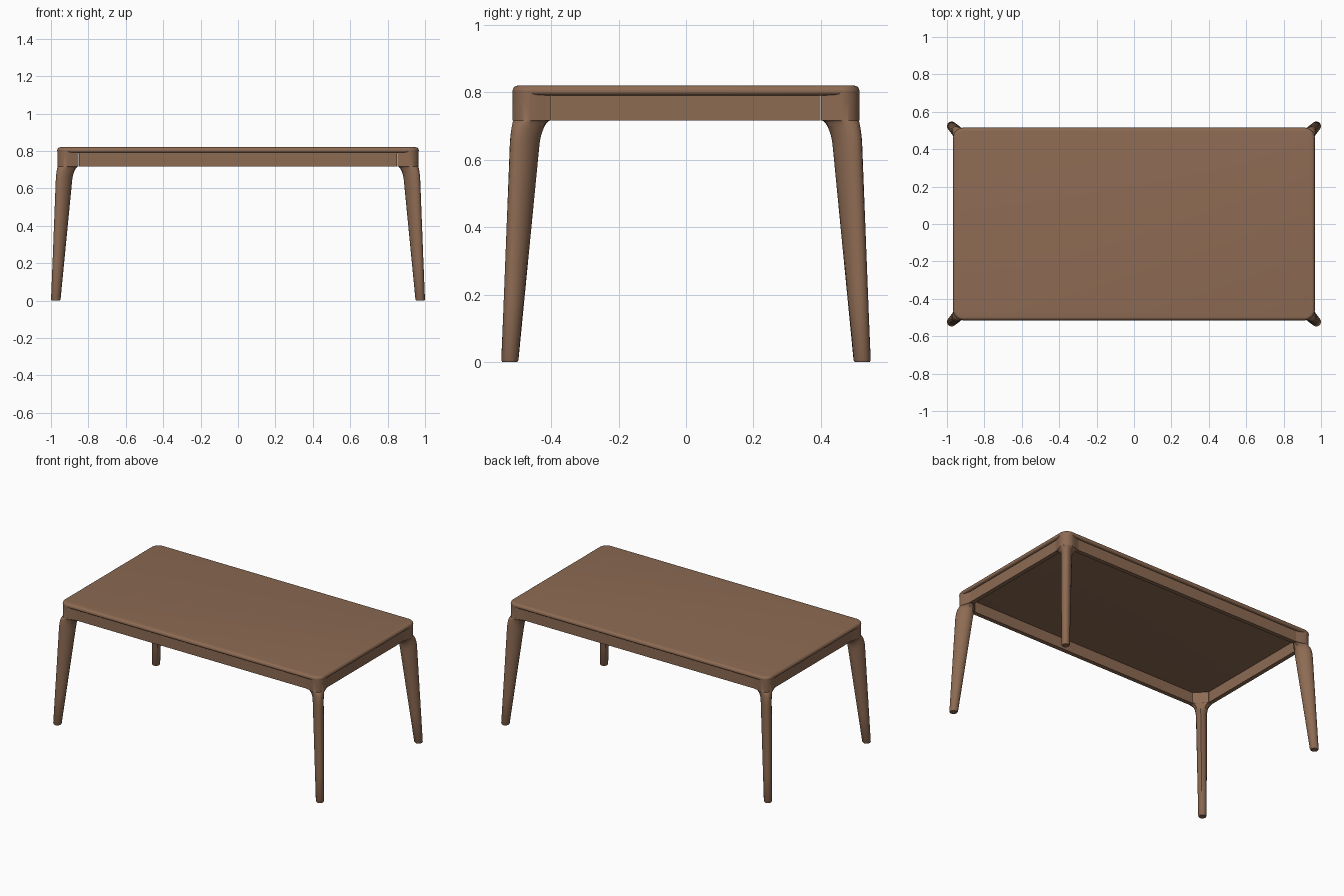
import bpy, bmesh
from math import sin, cos, pi, radians, sqrt
from mathutils import Vector

cube = bpy.data.objects.get("Cube")
if cube:
    bpy.data.objects.remove(cube, do_unlink=True)

wood = bpy.data.materials.new("brown_wood")
wood.use_nodes = True
colour = (0.265, 0.145, 0.086, 1)
wood.diffuse_color = colour
wood.node_tree.nodes["Principled BSDF"].inputs["Base Color"].default_value = colour

HALF_X, HALF_Y = 0.967, 0.515      # corner of the top
RADIUS = 0.055                     # plan corner radius
REACH, SETBACK, THICK = 0.115, 0.018, 0.028
RAIL_BOTTOM, RAIL_TOP = 0.717, 0.796


def loft(name, rings):
    """Skin a stack of closed rings and cap both ends."""
    bm = bmesh.new()
    loops = [[bm.verts.new(p) for p in ring] for ring in rings]
    n = len(loops[0])
    for low, high in zip(loops, loops[1:]):
        for i in range(n):
            j = (i + 1) % n
            bm.faces.new((low[i], low[j], high[j], high[i]))
    bm.faces.new(loops[0][::-1])
    bm.faces.new(loops[-1])
    bmesh.ops.recalc_face_normals(bm, faces=bm.faces)
    mesh = bpy.data.meshes.new(name)
    bm.to_mesh(mesh)
    bm.free()
    mesh.materials.append(wood)
    mesh.shade_smooth()
    mesh.set_sharp_from_angle(angle=radians(38))
    obj = bpy.data.objects.new(name, mesh)
    bpy.context.collection.objects.link(obj)
    return obj


def rounded_rect(inset, z):
    ring = []
    r = RADIUS - inset
    for k, (sx, sy) in enumerate(((1, 1), (-1, 1), (-1, -1), (1, -1))):
        for i in range(11):
            a = (k + i / 10) * pi / 2
            ring.append((sx * (HALF_X - RADIUS) + r * cos(a),
                         sy * (HALF_Y - RADIUS) + r * sin(a), z))
    return ring


# Table top with softened rim
rim = ((0.022, 0.79), (0.008, 0.792), (0.002, 0.796), (0, 0.802),
       (0.002, 0.81), (0.006, 0.816), (0.011, 0.819), (0.018, 0.82))
loft("table_top", [rounded_rect(i, z) for i, z in rim])


# Leg head outline, measured from the table corner
def head_outline():
    arm = [(-SETBACK - THICK, -REACH), (-SETBACK, -REACH), (-0.012, -0.088)]
    c = -RADIUS
    arc = [(c + (RADIUS - 0.001) * cos(i * pi / 20),
            c + (RADIUS - 0.001) * sin(i * pi / 20)) for i in range(11)]
    mirror_arm = [(y, x) for x, y in reversed(arm)]
    mid = (-SETBACK - THICK - REACH) / 2
    return arm + arc + mirror_arm + [(mid, mid)]


HEAD = head_outline()
half = [-145, -118, -98] + [-80 + 16 * i for i in range(5)]
ANGLES = half + [0] + [-a for a in reversed(half)] + [180]


def leg_ring(z, scale=1):
    """Oval tapering leg, flaring into the corner head near the rails."""
    t = z / 0.65
    centre = 0.0075 - 0.0445 * t
    deep, wide = (0.026 + 0.027 * t) * scale, (0.025 + 0.008 * t) * scale
    u = min(max((z - 0.645) / (RAIL_BOTTOM - 0.645), 0), 1)
    flare = 1 - sqrt(1 - u * u)
    ring = []
    for a, h in zip(ANGLES, HEAD):
        d, s = deep * cos(radians(a)), wide * sin(radians(a))
        oval = Vector((centre + (d - s) / sqrt(2), centre + (d + s) / sqrt(2)))
        p = oval.lerp(Vector(h), flare)
        ring.append((p.x, p.y, z))
    return ring


rings = [leg_ring(0, 0.86), leg_ring(0.006)]
rings += [leg_ring(z) for z in (0.2, 0.4, 0.6, 0.645)]
rings += [leg_ring(0.645 + (RAIL_BOTTOM - 0.645) * sin(i * pi / 20)) for i in range(1, 11)]
rings += [leg_ring(0.775), leg_ring(0.803)]

# Four mirrored legs
for depth, sy in (("front", -1), ("back", 1)):
    for side, sx in (("left", 1), ("right", -1)):
        loft(f"{depth}_{side}_leg",
             [[(sx * (HALF_X + x), sy * (HALF_Y + y), z) for x, y, z in ring]
              for ring in rings])


# Rails between the leg heads, leaving a fine seam
def rail(name, x0, x1, y0, y1):
    plan = ((x0, y0), (x1, y0), (x1, y1), (x0, y1))
    loft(name, [[(x, y, z) for x, y in plan] for z in (RAIL_BOTTOM, RAIL_TOP)])


GAP = 0.001
long_end, short_end = HALF_X - REACH - GAP, HALF_Y - REACH - GAP
x_out, y_out = HALF_X - SETBACK, HALF_Y - SETBACK
for s, long_name, short_name in ((1, "back_rail", "left_rail"), (-1, "front_rail", "right_rail")):
    rail(long_name, -long_end, long_end, s * y_out, s * (y_out - THICK))
    rail(short_name, s * x_out, s * (x_out - THICK), -short_end, short_end)
